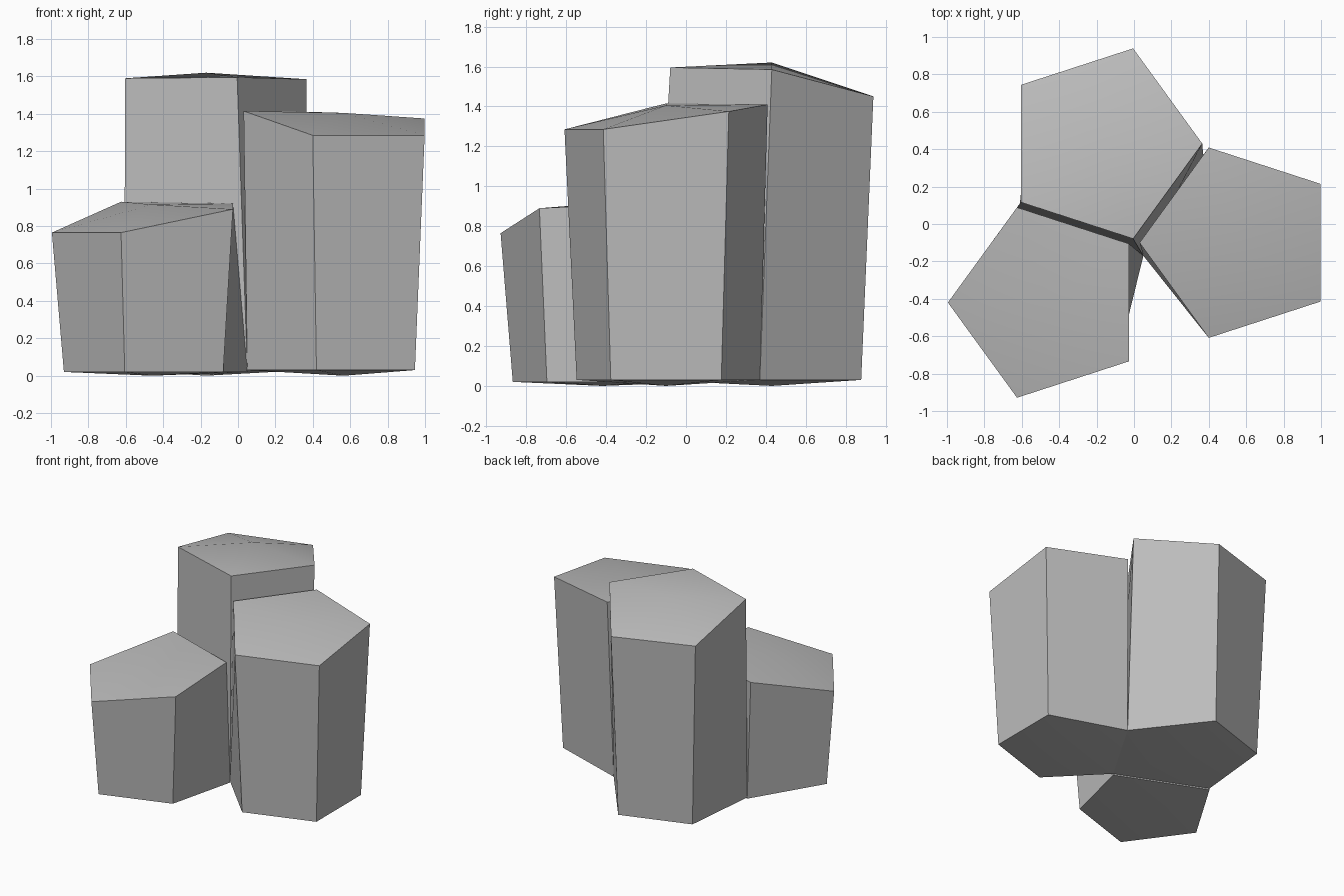
import bpy
import bmesh
from math import cos, sin, pi, radians

default_cube = bpy.data.objects.get("Cube")
if default_cube:
    bpy.data.objects.remove(default_cube, do_unlink=True)

# Single stone colour
stone = bpy.data.materials.new("stone_grey")
stone.use_nodes = True
colour = (0.5, 0.5, 0.5, 1)
stone.diffuse_color = colour
stone.node_tree.nodes["Principled BSDF"].inputs["Base Color"].default_value = colour

SIDES = 5
RADIUS = 0.535
TAPER = 0.88

# Foot corners where neighbouring columns are joined
middle_joint = (0.05, -0.17)
left_joint = (-0.61, 0.11)
right_joint = (0.37, 0.37)


def add_column(name, centre, turn, rim_heights, peak, joints, foot_height):
    """Tapered five-sided column with a domed, tilted cap and a shallow pointed base."""
    cx, cy = centre
    bm = bmesh.new()
    top_ring, foot_ring = [], []
    for i, height in enumerate(rim_heights):
        angle = turn + 2 * pi * i / SIDES
        dx, dy = RADIUS * cos(angle), RADIUS * sin(angle)
        top_ring.append(bm.verts.new((cx + dx, cy + dy, height)))
        foot = joints.get(i, (cx + dx * TAPER, cy + dy * TAPER))
        foot_ring.append(bm.verts.new((*foot, foot_height)))
    top_point = bm.verts.new((cx, cy, peak))
    foot_point = bm.verts.new((cx, cy, 0))

    # Walls, cap fan and base fan
    for i in range(SIDES):
        j = (i + 1) % SIDES
        bm.faces.new((foot_ring[i], foot_ring[j], top_ring[j], top_ring[i]))
        bm.faces.new((top_ring[i], top_ring[j], top_point))
        bm.faces.new((foot_ring[j], foot_ring[i], foot_point))
    bmesh.ops.recalc_face_normals(bm, faces=bm.faces)

    mesh = bpy.data.meshes.new(name)
    bm.to_mesh(mesh)
    bm.free()
    mesh.materials.append(stone)
    column = bpy.data.objects.new(name, mesh)
    bpy.context.collection.objects.link(column)

    # Soft cap, crisp column edges
    bpy.ops.object.select_all(action="DESELECT")
    column.select_set(True)
    bpy.context.view_layer.objects.active = column
    bpy.ops.object.shade_smooth_by_angle(angle=radians(30))
    return column


half_turn = pi / SIDES

add_column("tall_back_column", (-0.17, 0.43), 0,
           (1.585, 1.45, 1.46, 1.59, 1.595), 1.62,
           {0: right_joint, 3: left_joint, 4: middle_joint}, 0.03)

add_column("medium_column", (0.565, -0.1), half_turn,
           (1.375, 1.41, 1.415, 1.285, 1.285), 1.405,
           {1: right_joint, 2: middle_joint}, 0.03)

add_column("short_column", (-0.46, -0.42), half_turn,
           (0.92, 0.93, 0.765, 0.765, 0.89), 0.915,
           {0: middle_joint, 1: left_joint}, 0.02)
